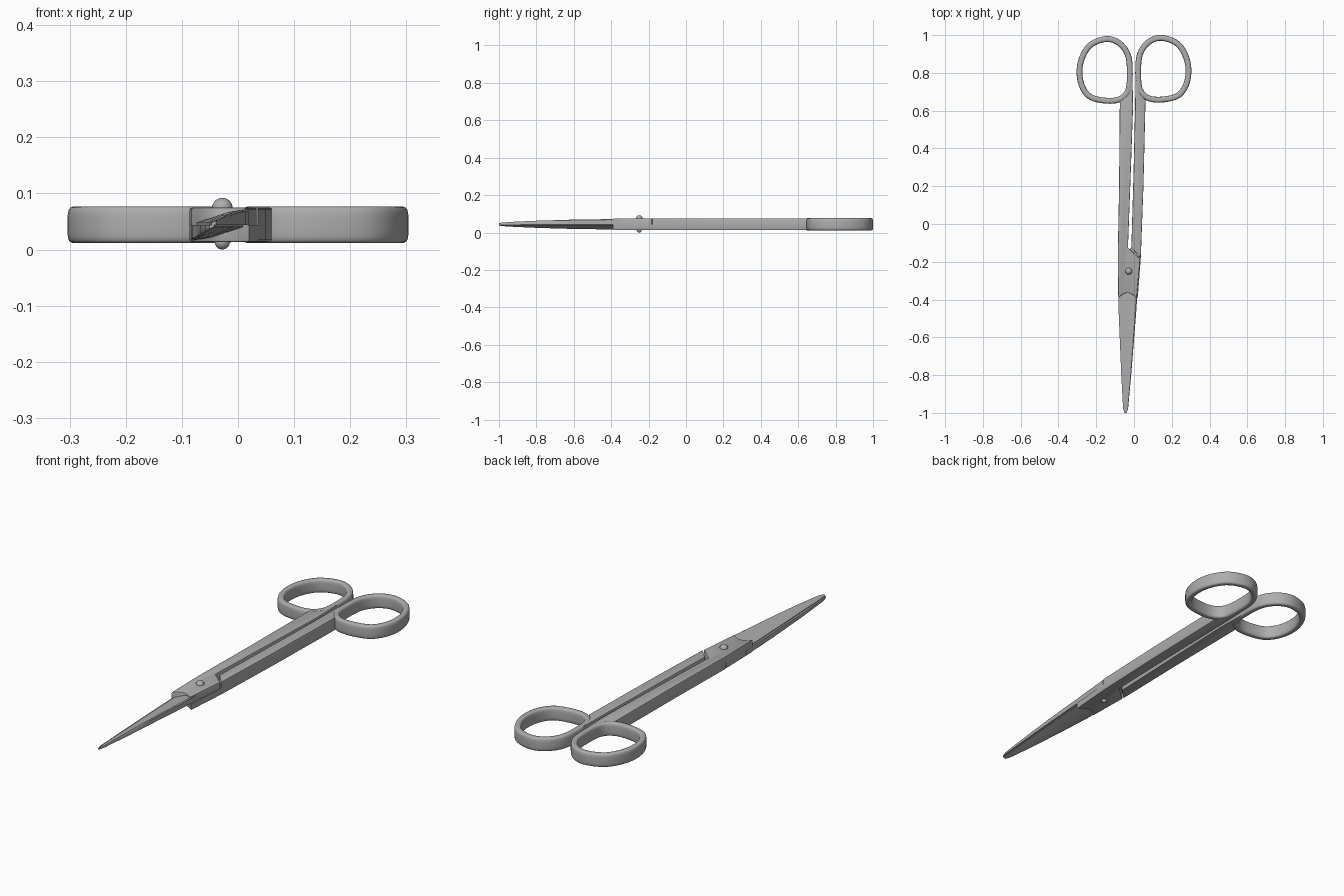
import bpy, bmesh, math
from mathutils import Vector

if "Cube" in bpy.data.objects:
    bpy.data.objects.remove(bpy.data.objects["Cube"])

steel = bpy.data.materials.new("steel grey")
steel.diffuse_color = (0.42, 0.42, 0.42, 1)
steel.use_nodes = True
steel.node_tree.nodes["Principled BSDF"].inputs["Base Color"].default_value = steel.diffuse_color
ZB, ZM, ZT = 0.013, 0.044, 0.075   # bottom, mating plane, top


def finish(name, bm):
    bmesh.ops.recalc_face_normals(bm, faces=bm.faces)
    me = bpy.data.meshes.new(name)
    bm.to_mesh(me)
    bm.free()
    ob = bpy.data.objects.new(name, me)
    bpy.context.collection.objects.link(ob)
    me.materials.append(steel)
    return ob


def prism(name, pts, z_in, z_out):
    """Outline from the mating plane outwards, with a softened outer rim."""
    bm = bmesh.new()
    f = bm.faces.new([bm.verts.new((x, y, z_in)) for x, y in pts])
    ext = bmesh.ops.extrude_face_region(bm, geom=[f], use_keep_orig=True)["geom"]
    for v in [g for g in ext if isinstance(g, bmesh.types.BMVert)]:
        v.co.z = z_out
    bmesh.ops.recalc_face_normals(bm, faces=bm.faces)
    rim = [e for e in bm.edges if all(abs(v.co.z - z_out) < 1e-6 for v in e.verts)]
    bmesh.ops.bevel(bm, geom=rim, offset=0.004, segments=2, profile=0.5, affect='EDGES')
    return finish(name, bm)


def loft(name, sections, closed=False):
    bm = bmesh.new()
    rows = [[bm.verts.new(p) for p in s] for s in sections]
    n = len(rows[0])
    for i in range(len(rows) if closed else len(rows) - 1):
        a, b = rows[i], rows[(i + 1) % len(rows)]
        for j in range(n):
            bm.faces.new((a[j], a[(j + 1) % n], b[(j + 1) % n], b[j]))
    if not closed:
        bm.faces.new(rows[0])
        bm.faces.new(rows[-1])
    return finish(name, bm)


def smooth_loop(pts, steps=5):
    """Closed Catmull-Rom curve through the points."""
    p = [Vector(q) for q in pts]
    n, out = len(p), []
    for i in range(n):
        a, b, c, d = p[i - 1], p[i], p[(i + 1) % n], p[(i + 2) % n]
        for s in range(steps):
            t = s / steps
            out.append(0.5 * (2 * b + (c - a) * t + (2 * a - 5 * b + 4 * c - d) * t * t
                              + (3 * b - a - 3 * c + d) * t ** 3))
    return out


# finger rings: rounded flat band swept round an egg-shaped loop
RING = [(-0.15, 0.985), (-0.235, 0.95), (-0.283, 0.86), (-0.283, 0.76), (-0.24, 0.685),
        (-0.16, 0.66), (-0.08, 0.665), (-0.032, 0.71), (-0.022, 0.8), (-0.032, 0.9), (-0.08, 0.965)]


def ring(name, sx, dy):
    path = smooth_loop([(sx * x, y + dy) for x, y in RING])
    secs = []
    for i, p in enumerate(path):
        t = (path[(i + 1) % len(path)] - path[i - 1]).normalized()
        nrm = Vector((t.y, -t.x))
        sec = []
        for k in range(20):
            a = 2 * math.pi * (k + 0.5) / 20
            c, s = math.cos(a), math.sin(a)
            u = math.copysign(abs(c) ** 0.5, c) * 0.0155
            w = math.copysign(abs(s) ** 0.5, s) * 0.0325
            q = p + nrm * u
            sec.append((q.x, q.y, ZM + w))
        secs.append(sec)
    loft(name, secs, closed=True)


ring("left_finger_ring", -1, 0)
ring("right_finger_ring", 1, -0.006)

# shanks: each has a half that stops at the joint and a half that crosses it
left_out = [(-0.075, 0.66), (-0.079, 0.2), (-0.086, -0.18)]
left_in = [(-0.032, -0.125), (-0.018, 0.25), (-0.005, 0.62), (-0.008, 0.78), (-0.035, 0.7)]
right_out = [(0.061, 0.655), (0.05, 0.2), (0.036, -0.18)]
right_in = [(-0.014, -0.125), (-0.003, 0.25), (0.006, 0.62), (0.008, 0.78), (0.035, 0.69)]


def arc(x0, x1, y0, rise):
    """Curved front shoulder of the joint block."""
    return [(x0 + (x1 - x0) * i / 8, y0 + rise * math.sin(math.pi * i / 8)) for i in range(9)]


prism("left_shank_lower", left_out + left_in, ZM, ZB)
prism("left_shank_upper_joint",
      left_out + arc(-0.083, 0.014, -0.39, 0.025) + [(0.033, -0.185)] + left_in, ZM, ZT)
prism("right_shank_upper", right_out + right_in, ZM, ZT)
prism("right_shank_lower_joint",
      right_out + arc(0.02, -0.081, -0.39, 0.025) + [(-0.085, -0.185)] + right_in, ZM, ZB)

# blades: thick back on one side, sloping to a thin cutting edge
STATIONS = [  # y, cutting edge x, back x, back z
    (-0.345, -0.076, 0.019, 0.072), (-0.45, -0.073, 0.013, 0.071), (-0.6, -0.067, 0.001, 0.069),
    (-0.8, -0.058, -0.015, 0.063), (-0.93, -0.053, -0.027, 0.057),
    (-0.975, -0.051, -0.031, 0.054), (-1.0, -0.047, -0.039, 0.051)]


def blade(name, flip):
    secs = []
    for y, e, b, z in STATIONS:
        w = b - e
        sec = [(e, ZM), (b, ZM), (b, z - 0.003), (b - 0.06 * w, z),
               (b - 0.35 * w, z - 0.15 * (z - ZM)), (e, ZM + 0.004)]
        if flip:
            # turned half a circle about the long axis, the axis drifting to the tip
            ax = -0.0325 - 0.0125 * (-y - 0.345) / 0.655
            sec = [(2 * ax - x, 2 * ZM - zz) for x, zz in sec]
        secs.append([(x, y, zz) for x, zz in sec])
    loft(name, secs)


blade("upper_blade", False)
blade("lower_blade", True)

# pivot rivet: pin with a domed head at each end
for name, r, z in (("rivet_top_dome", 0.0185, 0.0735), ("rivet_bottom_dome", 0.0135, 0.0135)):
    bm = bmesh.new()
    bmesh.ops.create_uvsphere(bm, u_segments=24, v_segments=14, radius=r)
    bmesh.ops.translate(bm, verts=bm.verts, vec=(-0.028, -0.25, z))
    finish(name, bm)

bpy.ops.object.select_all(action='SELECT')
bpy.context.view_layer.objects.active = bpy.context.selected_objects[0]
bpy.ops.object.shade_smooth_by_angle(angle=math.radians(35))
